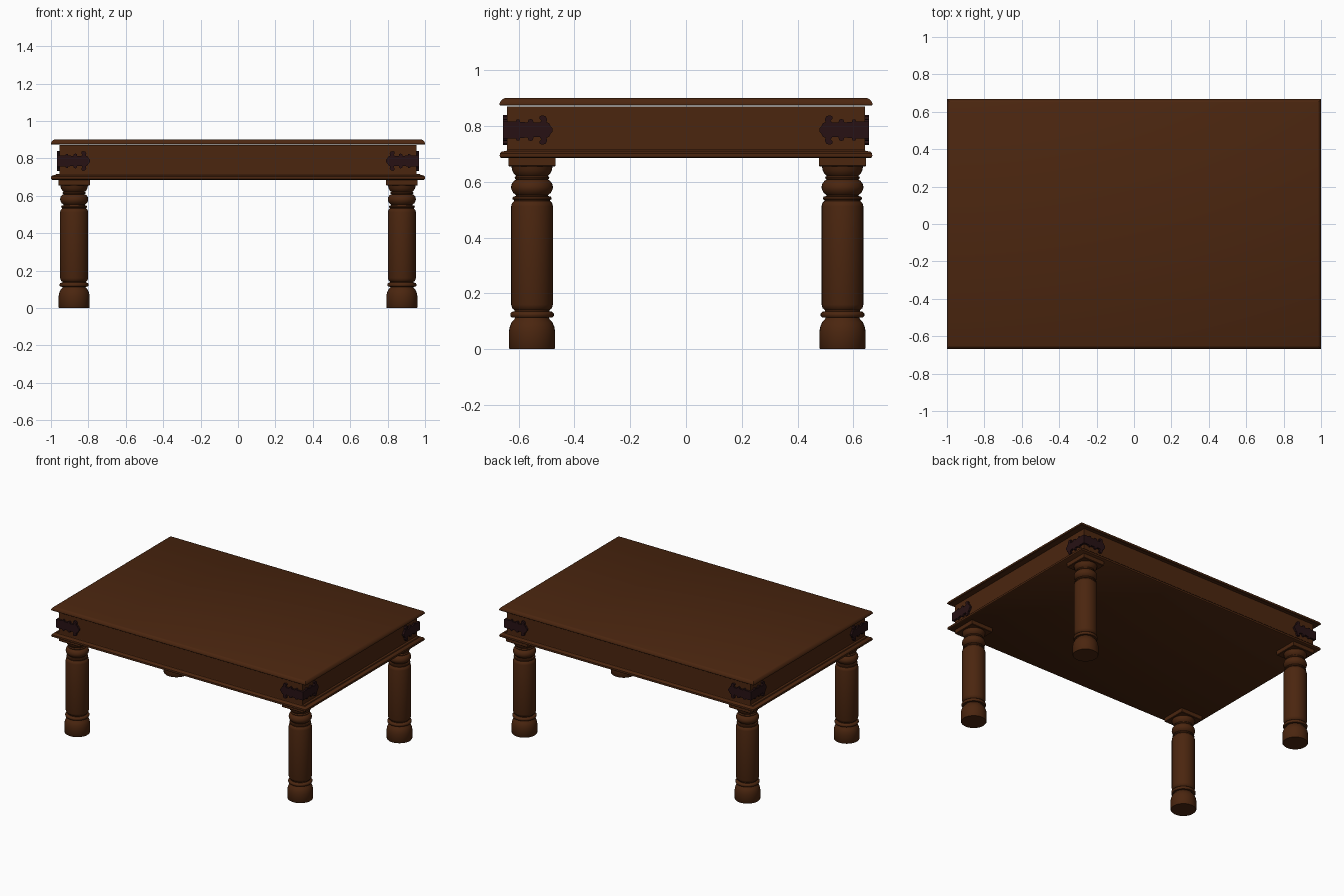
import bpy, bmesh, math
from mathutils import Vector

if "Cube" in bpy.data.objects:
    bpy.data.objects.remove(bpy.data.objects["Cube"])


def material(name, rgb):
    m = bpy.data.materials.new(name)
    m.diffuse_color = (*rgb, 1)
    m.use_nodes = True
    m.node_tree.nodes["Principled BSDF"].inputs["Base Color"].default_value = m.diffuse_color
    return m


WOOD = material("dark_wood", (0.070, 0.0190, 0.0048))
IRON = material("dark_iron", (0.0200, 0.0058, 0.0070))


def finish(bm, name, mat, smooth=None):
    bmesh.ops.recalc_face_normals(bm, faces=bm.faces)
    me = bpy.data.meshes.new(name)
    bm.to_mesh(me)
    bm.free()
    me.materials.append(mat)
    ob = bpy.data.objects.new(name, me)
    bpy.context.collection.objects.link(ob)
    if smooth:
        bpy.ops.object.select_all(action='DESELECT')
        ob.select_set(True)
        bpy.context.view_layer.objects.active = ob
        bpy.ops.object.shade_smooth_by_angle(angle=math.radians(smooth))
    return ob


def loft(name, rings, mat, smooth=None):
    """Skin a stack of closed rings of points and cap both ends."""
    bm = bmesh.new()
    loops = [[bm.verts.new(p) for p in ring] for ring in rings]
    n = len(loops[0])
    for a, b in zip(loops, loops[1:]):
        for i in range(n):
            j = (i + 1) % n
            bm.faces.new((a[i], a[j], b[j], b[i]))
    bm.faces.new(loops[0])
    bm.faces.new(loops[-1])
    return finish(bm, name, mat, smooth)


def moulded_slab(name, hx, hy, profile, cx=0, cy=0):
    """Rectangular slab whose edge follows (inset, z) points."""
    rings = [[(cx + sx * (hx - d), cy + sy * (hy - d), z)
              for sx, sy in ((-1, -1), (1, -1), (1, 1), (-1, 1))] for d, z in profile]
    return loft(name, rings, WOOD, 35)


# table top, apron and lower moulding
moulded_slab("table_top", 1.0, 0.668, [(0.004, 0.873), (0, 0.876), (0, 0.882),
             (0.004, 0.890), (0.009, 0.896), (0.017, 0.900)])
moulded_slab("apron", 0.955, 0.642, [(0, 0.70), (0, 0.871)])
moulded_slab("lower_moulding", 1.0, 0.668, [(0.007, 0.685), (0.001, 0.689), (0, 0.695),
             (0.001, 0.702), (0.007, 0.708), (0.016, 0.710), (0.024, 0.711), (0.027, 0.716)])

# turned leg profile (radius, z)
LEG = [(0.080, 0), (0.083, 0.004), (0.083, 0.062), (0.080, 0.080), (0.073, 0.097), (0.063, 0.108),
       (0.061, 0.113), (0.073, 0.114), (0.078, 0.120), (0.078, 0.128), (0.073, 0.134),
       (0.063, 0.136), (0.063, 0.140), (0.071, 0.147), (0.075, 0.160), (0.075, 0.512),
       (0.072, 0.524), (0.064, 0.532), (0.064, 0.535), (0.069, 0.537), (0.070, 0.542),
       (0.067, 0.547), (0.058, 0.549), (0.058, 0.553), (0.068, 0.561), (0.074, 0.573),
       (0.075, 0.582), (0.072, 0.595), (0.064, 0.604), (0.056, 0.608), (0.060, 0.610),
       (0.062, 0.615), (0.060, 0.619), (0.056, 0.621), (0.064, 0.628), (0.071, 0.641),
       (0.074, 0.657)]
SEG = 32
for yname, ly in (("front", -0.552), ("back", 0.561)):
    for xname, lx in (("left", -0.876), ("right", 0.876)):
        rings = [[(lx + r * math.cos(2 * math.pi * k / SEG), ly + r * math.sin(2 * math.pi * k / SEG), z)
                  for k in range(SEG)] for r, z in LEG]
        loft(f"{yname}_{xname}_leg", rings, WOOD, 40)
        moulded_slab(f"{yname}_{xname}_leg_plate", 0.085, 0.085,
                     [(0.003, 0.655), (0, 0.658), (0, 0.687)], lx, ly)

# iron corner straps: half outline (distance from corner, half height)
HALF = [(0, 0.030), (0.045, 0.030), (0.050, 0.038), (0.058, 0.038), (0.062, 0.029), (0.088, 0.027),
        (0.092, 0.037), (0.100, 0.040), (0.107, 0.036), (0.110, 0.026), (0.132, 0.026),
        (0.138, 0.034), (0.131, 0.040), (0.131, 0.048), (0.140, 0.053), (0.152, 0.050),
        (0.158, 0.040), (0.156, 0.028), (0.165, 0.024), (0.170, 0.014), (0.178, 0.005)]
OUT = HALF + [(u, -w) for u, w in reversed(HALF)]
ZC = 0.786
for sx in (-1, 1):
    for sy in (-1, 1):
        where = ("back" if sy > 0 else "front") + ("_right" if sx > 0 else "_left")
        long_side = [[(sx * (0.969 - u), sy * d, ZC + w) for u, w in OUT] for d in (0.638, 0.656)]
        end_side = [[(sx * d, sy * (0.656 - u), ZC + w) for u, w in OUT] for d in (0.950, 0.969)]
        loft(f"{where}_long_strap", long_side, IRON)
        loft(f"{where}_end_strap", end_side, IRON)
